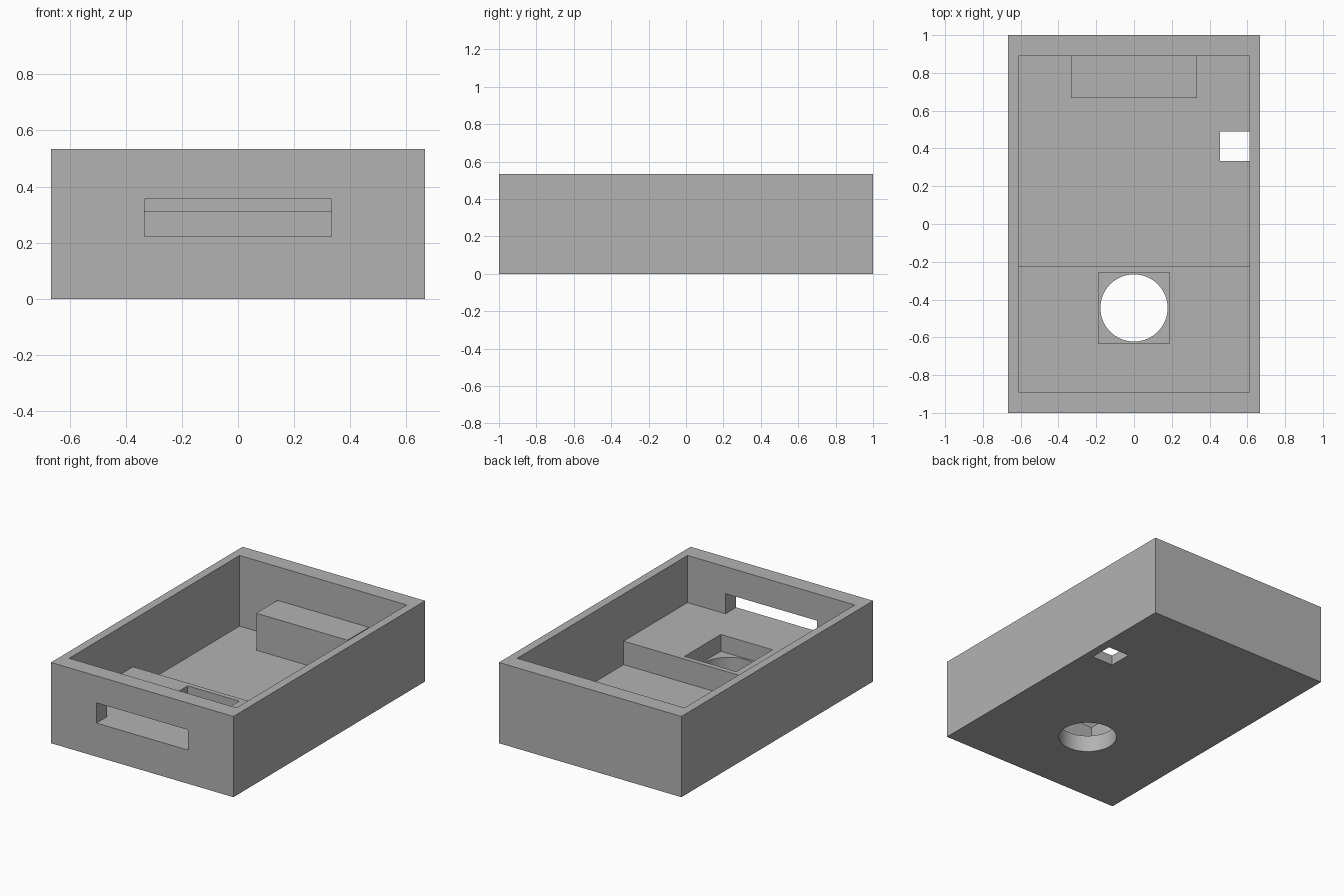
import bpy
import bmesh
from math import radians

default = bpy.data.objects.get("Cube")
if default:
    bpy.data.objects.remove(default, do_unlink=True)

U = 1 / 45  # one design unit; the tray is 60 x 90 x 24 of them

grey = bpy.data.materials.new("plain grey")
grey.use_nodes = True
colour = (0.45, 0.45, 0.45, 1)
grey.diffuse_color = colour
grey.node_tree.nodes["Principled BSDF"].inputs["Base Color"].default_value = colour


def make_object(name, bm):
    bmesh.ops.recalc_face_normals(bm, faces=bm.faces)
    bmesh.ops.scale(bm, vec=(U, U, U), verts=bm.verts)
    mesh = bpy.data.meshes.new(name)
    bm.to_mesh(mesh)
    bm.free()
    mesh.materials.append(grey)
    obj = bpy.data.objects.new(name, mesh)
    bpy.context.collection.objects.link(obj)
    return obj


def prism(name, x0, x1, profile):
    """Extrude a (y, z) outline along x."""
    bm = bmesh.new()
    face = bm.faces.new([bm.verts.new((x0, y, z)) for y, z in profile])
    new = bmesh.ops.extrude_face_region(bm, geom=[face])["geom"]
    verts = [v for v in new if isinstance(v, bmesh.types.BMVert)]
    bmesh.ops.translate(bm, vec=(x1 - x0, 0, 0), verts=verts)
    return make_object(name, bm)


def box(name, x0, x1, y0, y1, z0, z1):
    return prism(name, x0, x1, [(y0, z0), (y1, z0), (y1, z1), (y0, z1)])


def cylinder(name, y, radius, z0, z1):
    bm = bmesh.new()
    bmesh.ops.create_cone(bm, cap_ends=True, segments=96, radius1=radius,
                          radius2=radius, depth=z1 - z0)
    bmesh.ops.translate(bm, vec=(0, y, (z0 + z1) / 2), verts=bm.verts)
    return make_object(name, bm)


def combine(target, tool, operation):
    mod = target.modifiers.new(tool.name, "BOOLEAN")
    mod.operation = operation
    mod.solver = "EXACT"
    mod.object = tool
    bpy.context.view_layer.objects.active = target
    bpy.ops.object.modifier_apply(modifier=mod.name)
    bpy.data.objects.remove(tool, do_unlink=True)


# Outer case
tray = box("tray", -30, 30, -45, 45, 0, 24)

# Interior with a raised platform at the front
combine(tray, prism("interior", -27.5, 27.5,
                    [(-40, 10), (-10, 10), (-10, 3), (40, 3), (40, 30), (-40, 30)]),
        "DIFFERENCE")

# Front slot, platform pocket, round hole below it, floor hole beside the wall
for cutter in (
    box("front_slot", -15, 15, -50, -35, 10, 16),
    box("platform_pocket", -8.5, 8.5, -28.5, -11.5, 5, 15),
    cylinder("round_hole", -20, 8, -2, 8),
    box("floor_hole", 20.5, 27.5, 15, 22, -2, 5),
):
    combine(tray, cutter, "DIFFERENCE")

# Support block against the back wall
combine(tray, box("back_block", -15, 15, 30, 42, 2, 14), "UNION")

# Smooth only the round hole
bpy.ops.object.select_all(action="DESELECT")
tray.select_set(True)
bpy.context.view_layer.objects.active = tray
bpy.ops.object.shade_smooth_by_angle(angle=radians(30))
